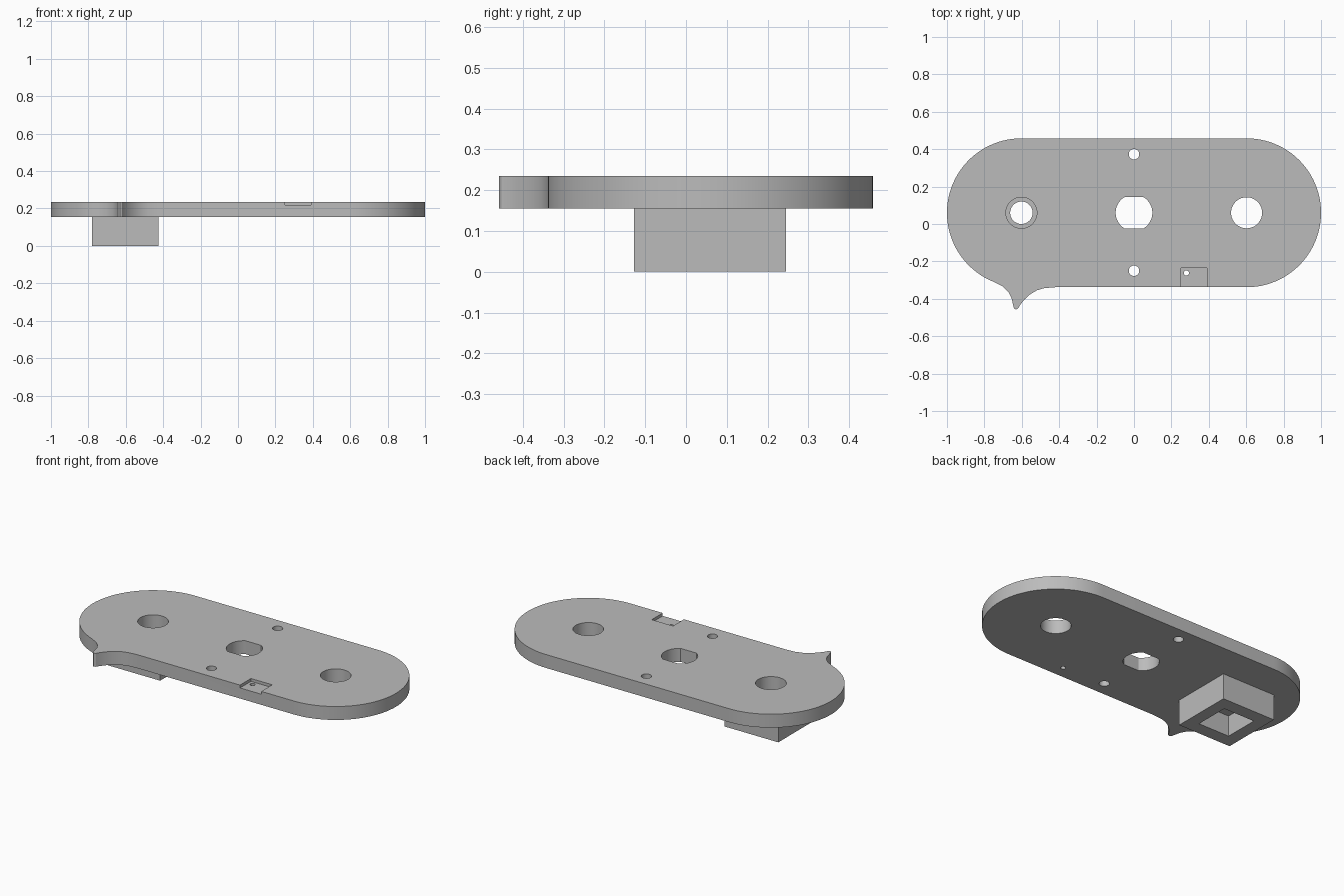
import bpy, bmesh
from math import sin, cos, pi, radians

if "Cube" in bpy.data.objects:
    bpy.data.objects.remove(bpy.data.objects["Cube"])

BOTTOM, TOP = 0.155, 0.235      # plate heights
CX, CY, R = 0.602, 0.06, 0.398  # end-arc centres and radius

grey = bpy.data.materials.new("plain_grey")
grey.use_nodes = True
colour = (0.5, 0.5, 0.5, 1)
grey.diffuse_color = colour
grey.node_tree.nodes["Principled BSDF"].inputs["Base Color"].default_value = colour


def arc(cx, cy, r, a0, a1, n):
    """Points along an arc, angles in degrees, both ends included."""
    steps = [radians(a0 + (a1 - a0) * i / n) for i in range(n + 1)]
    return [(cx + r * cos(a), cy + r * sin(a)) for a in steps]


def circle(cx, cy, r, n=64):
    return arc(cx, cy, r, 0, 360, n)[:-1]


def rect(x0, x1, y0, y1):
    return [(x0, y0), (x1, y0), (x1, y1), (x0, y1)]


def prism(name, outline, z0, z1):
    """Closed solid extruded upwards from a counter-clockwise outline."""
    bm = bmesh.new()
    face = bm.faces.new([bm.verts.new((x, y, z0)) for x, y in outline])
    new = bmesh.ops.extrude_face_region(bm, geom=[face], use_keep_orig=True)["geom"]
    bmesh.ops.translate(bm, vec=(0, 0, z1 - z0),
                        verts=[v for v in new if isinstance(v, bmesh.types.BMVert)])
    bmesh.ops.recalc_face_normals(bm, faces=bm.faces)
    mesh = bpy.data.meshes.new(name)
    bm.to_mesh(mesh)
    bm.free()
    mesh.materials.append(grey)
    obj = bpy.data.objects.new(name, mesh)
    bpy.context.collection.objects.link(obj)
    return obj


def combine(target, tool, operation):
    """Apply a boolean and discard the tool object."""
    mod = target.modifiers.new(operation, 'BOOLEAN')
    mod.operation, mod.object, mod.solver = operation, tool, 'EXACT'
    bpy.context.view_layer.objects.active = target
    bpy.ops.object.modifier_apply(modifier=mod.name)
    bpy.data.objects.remove(tool)


# Plate outline: rounded ends plus a small hooked pointer at the front
pointer = [(-0.70, -0.335), (-0.672, -0.363), (-0.655, -0.395), (-0.647, -0.43),
           (-0.642, -0.45), (-0.632, -0.458), (-0.62, -0.452), (-0.607, -0.43),
           (-0.585, -0.403), (-0.555, -0.376), (-0.52, -0.355), (-0.48, -0.343),
           (-0.42, CY - R)]
outline = (arc(CX, CY, R, -90, 90, 48) + arc(-CX, CY, R, 90, 248, 44) + pointer)
plate = prism("plate", outline, BOTTOM, TOP)

# Square socket block under one end
combine(plate, prism("socket_block", rect(-0.78, -0.425, -0.127, 0.245), 0, 0.19), 'UNION')

# Centre hole: round with two flat sides
flat = 58
centre = (arc(0, CY, 0.098, -flat, flat, 24) + arc(0, CY, 0.098, 180 - flat, 180 + flat, 24))

cutters = [
    ("socket_pocket", rect(-0.706, -0.498, -0.047, 0.165), -0.1, 0.125),
    ("socket_bore", circle(-CX, CY, 0.06), 0.1, 0.2),
    ("socket_counterbore", circle(-CX, CY, 0.083), BOTTOM, 0.3),
    ("end_hole", circle(CX, CY, 0.083), 0.1, 0.3),
    ("centre_hole", centre, 0.1, 0.3),
    ("back_screw_hole", circle(0, 0.373, 0.028, 32), 0.1, 0.3),
    ("front_screw_hole", circle(0, -0.25, 0.028, 32), 0.1, 0.3),
    ("edge_notch", rect(0.25, 0.39, -0.4, -0.235), 0.218, 0.3),
    ("notch_pin_hole", circle(0.28, -0.262, 0.014, 24), 0.1, 0.3),
]
for name, shape, z0, z1 in cutters:
    combine(plate, prism(name, shape, z0, z1), 'DIFFERENCE')

# Smooth curved walls, keep crisp rims
bpy.ops.object.select_all(action='DESELECT')
plate.select_set(True)
bpy.context.view_layer.objects.active = plate
bpy.ops.object.shade_smooth_by_angle(angle=radians(30))
